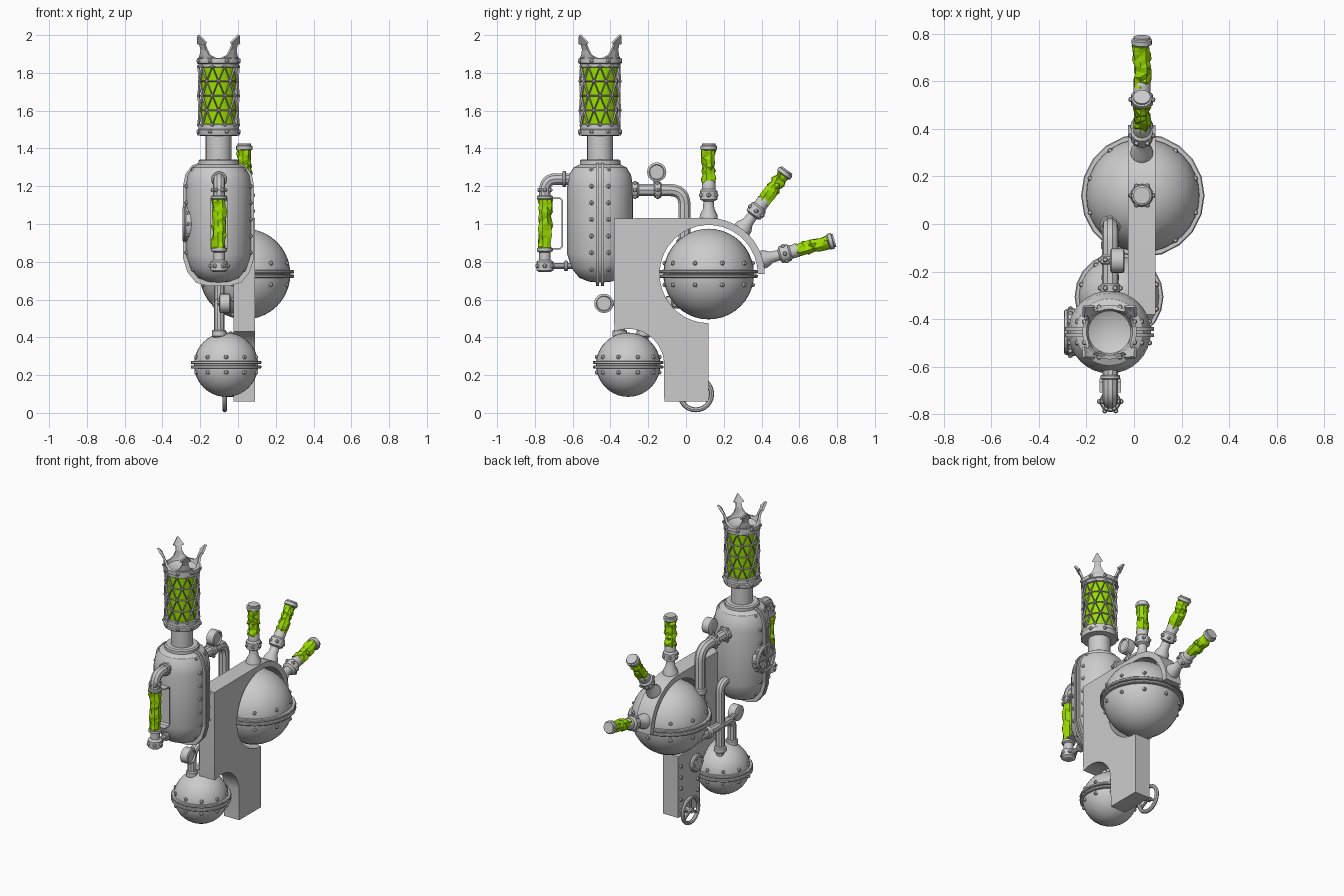
import bpy, bmesh, random
from math import sin, cos, pi, radians, sqrt
from mathutils import Vector, Matrix

if "Cube" in bpy.data.objects:
    bpy.data.objects.remove(bpy.data.objects["Cube"])

random.seed(4)
green = bpy.data.materials.new("glow_green")
green.diffuse_color = (0.33, 0.72, 0.0, 1)
green.use_nodes = True
green.node_tree.nodes["Principled BSDF"].inputs["Base Color"].default_value = green.diffuse_color
Z = (0, 0, 1)
TX, TY = -0.103, -0.455          # tank axis
PX = -0.10                       # plane of the pipework
BIG = Vector((0.037, 0.12, 0.735))
SMALL = Vector((-0.063, -0.306, 0.255))


def add(name, bm, smooth=True, mat=None):
    me = bpy.data.meshes.new(name)
    bmesh.ops.recalc_face_normals(bm, faces=bm.faces)
    bm.to_mesh(me)
    bm.free()
    ob = bpy.data.objects.new(name, me)
    bpy.context.collection.objects.link(ob)
    ob["smooth"] = smooth
    if mat:
        me.materials.append(mat)
    return ob


def frame(loc, axis=Z):
    return Matrix.Translation(loc) @ Vector(axis).to_track_quat('Z', 'Y').to_matrix().to_4x4()


def lathe(name, prof, loc=(0, 0, 0), axis=Z, n=24, jitter=0, **kw):
    """Revolve (radius, height) points about an axis; ends are closed."""
    bm, rings = bmesh.new(), []
    for r, h in prof:
        ring = []
        for i in range(n):
            a = 2 * pi * i / n
            q = r + random.uniform(-jitter, jitter)
            ring.append(bm.verts.new((q * cos(a), q * sin(a), h + random.uniform(-jitter, jitter) * .8)))
        rings.append(ring)
    for p, q in zip(rings, rings[1:]):
        for i in range(n):
            bm.faces.new((p[i], p[(i + 1) % n], q[(i + 1) % n], q[i]))
    bm.faces.new(rings[0])
    bm.faces.new(rings[-1])
    if jitter:
        bmesh.ops.triangulate(bm, faces=bm.faces)
    bm.transform(frame(loc, axis))
    return add(name, bm, **kw)


def cyl(name, r, h0, h1, loc, axis=Z, n=20):
    b = min(.006, (h1 - h0) / 4)
    return lathe(name, [(r - b, h0), (r, h0 + b), (r, h1 - b), (r - b, h1)], loc, axis, n)


def rivets(name, pts, r=.012):
    bm = bmesh.new()
    for p in pts:
        bmesh.ops.create_uvsphere(bm, u_segments=8, v_segments=5, radius=r, matrix=Matrix.Translation(p))
    return add(name, bm)


def ring_pts(r, h, loc, axis=Z, n=8, ph=0.0):
    m = frame(loc, axis)
    return [m @ Vector((r * cos(2 * pi * (i + ph) / n), r * sin(2 * pi * (i + ph) / n), h)) for i in range(n)]


def torus(name, R, r, loc, axis, n=24):
    prof = [(R + r * cos(2 * pi * k / 8), r * sin(2 * pi * k / 8)) for k in range(9)]
    ob = lathe(name, prof, loc, axis, n)
    bm = bmesh.new()
    bm.from_mesh(ob.data)
    bmesh.ops.delete(bm, geom=[f for f in bm.faces if len(f.verts) > 4], context='FACES_ONLY')
    bmesh.ops.remove_doubles(bm, verts=bm.verts, dist=1e-5)
    bm.to_mesh(ob.data)
    bm.free()


def pipe(name, pts, r, fillet=.06):
    pts = [Vector(p) for p in pts]
    path = [pts[0]]
    for a, b, c in zip(pts, pts[1:], pts[2:]):
        s, e = b + (a - b).normalized() * fillet, b + (c - b).normalized() * fillet
        path += [s * (1 - t) ** 2 + b * 2 * t * (1 - t) + e * t * t for t in (k / 6 for k in range(7))]
    path.append(pts[-1])
    cu = bpy.data.curves.new(name, 'CURVE')
    cu.dimensions, cu.bevel_depth, cu.bevel_resolution, cu.use_fill_caps = '3D', r, 3, True
    sp = cu.splines.new('POLY')
    sp.points.add(len(path) - 1)
    for p, v in zip(sp.points, path):
        p.co = (*v, 1)
    tmp = bpy.data.objects.new(name, cu)
    bm = bmesh.new()
    me = bpy.data.meshes.new_from_object(tmp)
    bm.from_mesh(me)
    bpy.data.objects.remove(tmp)
    return add(name, bm)


def slab(name, outline, depth, m):
    """Extrude a flat 2D outline along local z, centred."""
    bm = bmesh.new()
    f = bm.faces.new([bm.verts.new((x, y, -depth / 2)) for x, y in outline])
    g = bmesh.ops.extrude_face_region(bm, geom=[f])
    bmesh.ops.translate(bm, vec=(0, 0, depth), verts=[v for v in g['geom'] if isinstance(v, bmesh.types.BMVert)])
    bm.transform(m)
    return add(name, bm)


YZ = Matrix(((0, 0, 1, 0), (1, 0, 0, 0), (0, 1, 0, 0), (0, 0, 0, 1)))   # outline (y, z), depth x
XZ = Matrix(((1, 0, 0, 0), (0, 0, 1, 0), (0, 1, 0, 0), (0, 0, 0, 1)))   # outline (x, z), depth y
arc = lambda c, r, a0, a1, n: [(c.y + r * cos(radians(a0 + (a1 - a0) * k / n)),
                                c.z + r * sin(radians(a0 + (a1 - a0) * k / n))) for k in range(n + 1)]

# Backbone plate with two round cut-outs
outline = ([(-.38, 1.03)] + arc(BIG, .297, 90, 0, 10) + arc(BIG, .26, 0, 270, 26)
           + [(.12, .06), (-.115, .06)] + arc(SMALL, .19, 5, 112, 12) + [(-.38, .47)])
slab("backbone_plate", outline, .115, Matrix.Translation((.0325, 0, 0)) @ YZ)
rivets("plate_rivets", [(-.027, y, .1 + .075 * k) for k in range(5) for y in (-.085, .09)]
       + [(-.027, -.34, .52 + .08 * k) for k in range(6)])

# Two spherical vessels with flanged equators
for tag, c, r, fr in (("large", BIG, .24, .26), ("small", SMALL, .17, .187)):
    lathe(tag + "_sphere", [(max(.001, r * sin(pi * k / 20)), -r * cos(pi * k / 20)) for k in range(21)], c, n=32)
    for s in (-1, 1):
        cyl(f"{tag}_flange_{s}", fr, -.009, .009, c + Vector((0, 0, s * .012)), n=20)
        h = .24 * r
        rivets(f"{tag}_sphere_rivets_{s}", ring_pts(sqrt(r * r - h * h), s * h, c, n=10, ph=.5))

# Fan of three tube stems on the arc
for k, deg in enumerate((90, 53, 15)):
    ax = (0, cos(radians(deg)), sin(radians(deg)))
    o = (.033, BIG.y, BIG.z)
    lathe(f"stem_{k}", [(.05, .28), (.046, .315), (.03, .345), (.028, .385), (.046, .395), (.046, .44),
                        (.036, .45), (.036, .49), (.03, .50)], o, ax, 16)
    lathe(f"crystal_{k}", [(.036, .48 + .022 * j) for j in range(9)], o, ax, 9, .008, smooth=False, mat=green)
    lathe(f"crystal_cap_{k}", [(.036, .655), (.043, .66), (.043, .678), (.036, .682), (.036, .69)], o, ax, 16)
    rivets(f"stem_rivets_{k}", ring_pts(.046, .418, o, ax, 6))

# Main tank: body, seam flanges, rivets
lathe("tank", [(.01, .69), (.06, .695), (.11, .715), (.15, .765), (.174, .84), (.174, 1.2), (.164, 1.26),
               (.14, 1.3), (.107, 1.315), (.107, 1.335), (.098, 1.342), (.01, 1.342)], (TX, TY, 0), n=32)
half = [(.06, .672), (.12, .69), (.165, .745), (.188, .82), (.188, 1.2), (.175, 1.265), (.14, 1.31), (.1, 1.325)]
seam = half + [(-x, z) for x, z in reversed(half)]
for s in (-1, 1):
    slab(f"tank_seam_{s}", seam, .015, Matrix.Translation((TX, TY + s * .013, 0)) @ XZ)
rivets("tank_rivets", [(TX + sx * (.135 if k in (0, 6) else .168), TY + sy * .045, .76 + .088 * k)
                       for k in range(7) for sx in (-1, 1) for sy in (-1, 1)])

# Side hatch with spokes
H = (TX, TY, 1.0)
cyl("hatch", .1, .14, .178, H, (-1, 0, 0), 24)
torus("hatch_rim", .085, .012, (TX - .18, TY, 1.0), (1, 0, 0))
for k in range(3):
    d = Vector((0, cos(k * pi / 3), sin(k * pi / 3))) * .08
    c = Vector((TX - .18, TY, 1.0))
    pipe(f"hatch_spoke_{k}", [c - d, c + d], .009)
rivets("hatch_rivets", ring_pts(.098, .165, H, (-1, 0, 0), 10))

# Lantern column: neck, collars, glowing core, lattice
T = (TX, TY, 0)
cyl("neck", .069, 1.33, 1.48, T)
lathe("lower_collar", [(.07, 1.465), (.11, 1.468), (.115, 1.48), (.115, 1.497), (.107, 1.502), (.107, 1.528), (.09, 1.53)], T)
lathe("lantern_core", [(.094, 1.52), (.094, 1.84)], T, n=24, mat=green)
lathe("upper_collar", [(.09, 1.828), (.107, 1.83), (.107, 1.848), (.115, 1.852), (.115, 1.876), (.098, 1.88),
                       (.09, 1.865), (.06, 1.85), (.01, 1.845)], T)
rivets("collar_rivets", ring_pts(.114, 1.49, T, n=8, ph=.5) + ring_pts(.114, 1.864, T, n=8, ph=.5))
bm = bmesh.new()
N, R = 10, 4
g = [[bm.verts.new((TX + .105 * cos(2 * pi * (i + j % 2 / 2) / N), TY + .105 * sin(2 * pi * (i + j % 2 / 2) / N),
                    1.525 + .308 * j / R)) for i in range(N)] for j in range(R + 1)]
for j in range(R):
    for i in range(N):
        n = (i + 1) % N
        a, b = g[j], g[j + 1]
        if j % 2:
            bm.faces.new((a[i], a[n], b[n])), bm.faces.new((a[i], b[n], b[i]))
        else:
            bm.faces.new((a[i], a[n], b[i])), bm.faces.new((a[n], b[n], b[i]))
lat = add("lattice", bm, smooth=False)
w = lat.modifiers.new("struts", 'WIREFRAME')
w.thickness, w.use_even_offset = .014, False
rivets("lattice_nodes", [v.co.copy() for v in lat.data.vertices], .01)

# Crown of four barbed prongs
rows = [(0, .072, .104), (.02, .035, .106), (.05, .02, .11), (.078, .017, .122), (.083, .034, .127), (.126, .002, .15)]
bm = bmesh.new()
for q in range(4):
    a = pi / 4 + q * pi / 2
    vs = [[bm.verts.new((TX + r * cos(a + t * hw / r), TY + r * sin(a + t * hw / r), 1.874 + h)) for t in (-1, 0, 1)]
          for h, hw, r in rows]
    for p, u in zip(vs, vs[1:]):
        for i in (0, 1):
            bm.faces.new((p[i], p[i + 1], u[i + 1], u[i]))
crown = add("crown", bm, smooth=False)
m = crown.modifiers.new("thickness", 'SOLIDIFY')
m.thickness, m.offset = .014, 0

# Front sight tube on the tank
F = (PX, -.747, 0)
pipe("sight_upper_pipe", [(PX, -.6, 1.238), (PX, -.747, 1.238), (PX, -.747, 1.13)], .032)
cyl("sight_upper_collar", .043, 1.13, 1.15, F)
cyl("sight_pipe_flange", .042, 0, .02, (PX, -.655, 1.238), (0, 1, 0))
lathe("sight_crystal", [(.037, .86 + .0255 * j) for j in range(12)], F, n=9, jitter=.008, smooth=False, mat=green)
lathe("sight_valve", [(.03, .745), (.045, .755), (.045, .80), (.03, .81), (.03, .85), (.042, .856), (.042, .872), (.03, .876)], F, n=16)
rivets("sight_rivets", ring_pts(.045, .778, F, n=6) + ring_pts(.033, 1.18, F, n=6))
pipe("sight_lower_pipe", [(PX, -.74, .778), (PX, -.58, .778)], .016)
cyl("sight_lower_flange", .028, 0, .02, (PX, -.645, .778), (0, 1, 0))
g0 = [(-.71, 1.14), (-.665, 1.14), (-.65, 1.125), (-.65, .88), (-.665, .865), (-.71, .865)]
g1 = [(-.71, .873), (-.668, .873), (-.658, .883), (-.658, 1.122), (-.668, 1.132), (-.71, 1.132)]
slab("sight_guard", g0 + g1, .09, Matrix.Translation((PX, 0, 0)) @ YZ)

# Upper elbow pipe from tank to large sphere
pipe("upper_pipe", [(PX, -.32, 1.18), (PX, -.008, 1.18), (PX, -.008, .84)], .034, .08)
for y in (-.27, -.15):
    cyl("upper_pipe_collar", .042, -.02, .02, (PX, y, 1.18), (0, 1, 0), 16)
    rivets("upper_pipe_rivets", ring_pts(.042, 0, (PX, y, 1.18), (0, 1, 0), 6))
cyl("upper_pipe_foot", .043, .88, .92, (PX, -.008, 0), n=16)

# Lower pipes feeding the small sphere
pipe("tank_drain_pipe", [(PX, -.32, .86), (PX, -.225, .86), (PX, -.225, .37)], .028, .05)
pipe("sphere_link_pipe", [(PX, .02, .58), (PX, -.35, .58), (PX, -.35, .38)], .028, .06)
for y in (-.225, -.35):
    cyl("lower_pipe_foot", .038, .40, .44, (PX, y, 0), n=16)
cyl("link_collar", .038, -.02, .02, (PX, -.09, .58), (0, 1, 0), 16)

# Pressure gauges
for tag, y, z, p in (("upper", -.155, 1.275, (PX, -.155, 1.18)), ("lower", -.435, .58, (PX, -.33, .58))):
    lathe(tag + "_gauge", [(.04, -.03), (.051, -.025), (.051, .025), (.04, .03), (.037, .02), (.003, .02)],
          (-.07, y, z), (1, 0, 0), 20)
    pipe(tag + "_gauge_stem", [p, (-.08, y, z)], .016)

# Side port and hand wheel on the plate
cyl("side_port", .06, 0, .025, (-.025, -.06, .37), (-1, 0, 0))
rivets("side_port_rivets", ring_pts(.045, .025, (-.025, -.06, .37), (-1, 0, 0), 6), .009)
W = Vector((-.07, .052, .1))
torus("hand_wheel", .084, .013, W, (1, 0, 0))
pipe("hand_wheel_axle", [W - Vector((.015, 0, 0)), W + Vector((.06, 0, 0))], .018)
for k in range(3):
    a = pi / 2 + k * 2 * pi / 3
    pipe(f"hand_wheel_spoke_{k}", [W, W + Vector((0, cos(a), sin(a))) * .084], .009)

# Shading
for ob in bpy.context.collection.objects:
    ob.select_set(bool(ob["smooth"]))
    if ob["smooth"]:
        bpy.context.view_layer.objects.active = ob
bpy.ops.object.shade_smooth_by_angle(angle=radians(32))
